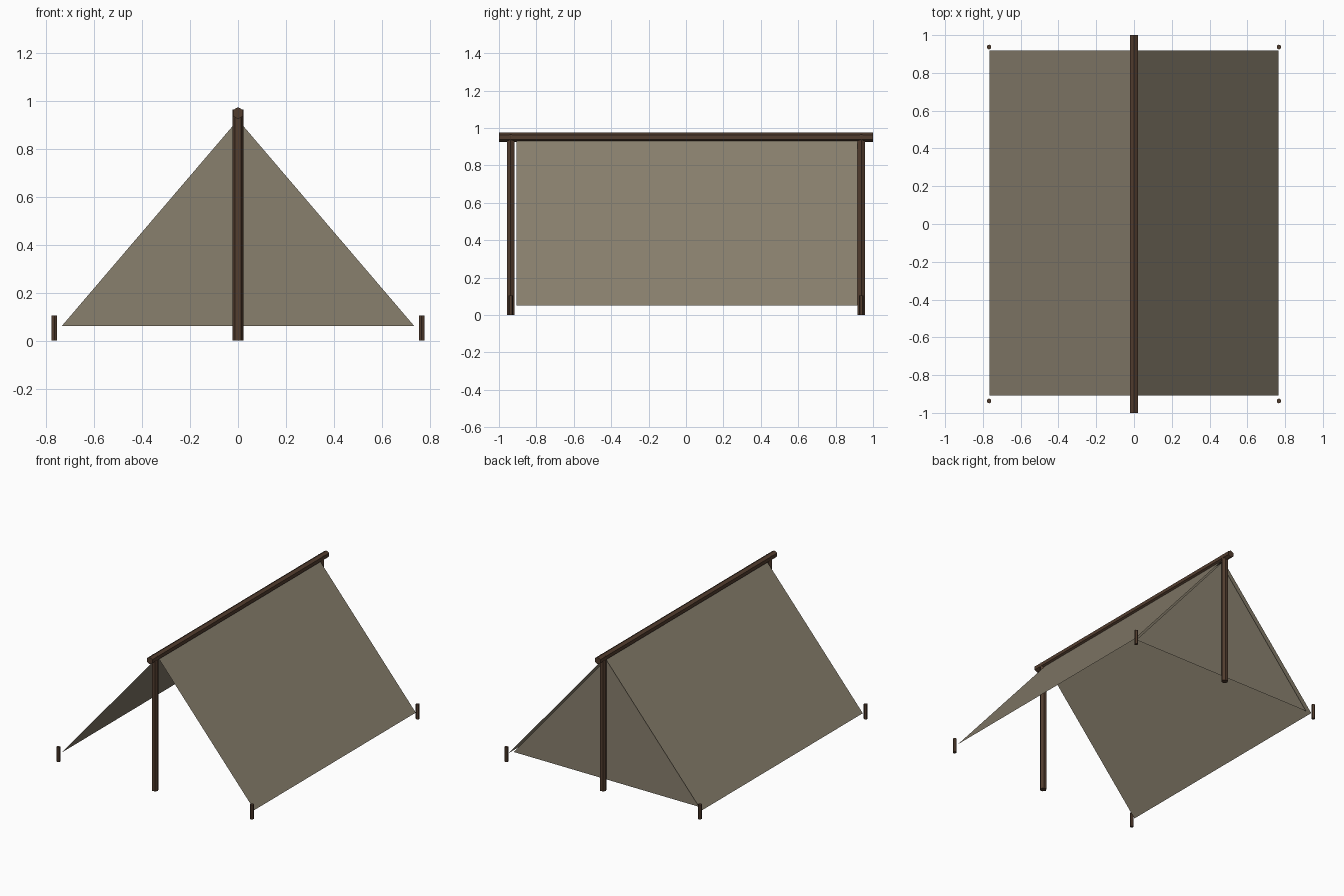
import bpy
from math import radians

if "Cube" in bpy.data.objects:
    bpy.data.objects.remove(bpy.data.objects["Cube"])


def material(name, color):
    m = bpy.data.materials.new(name)
    m.diffuse_color = (*color, 1)
    m.use_nodes = True
    m.node_tree.nodes["Principled BSDF"].inputs["Base Color"].default_value = m.diffuse_color
    return m


wood = material("wood", (0.085, 0.047, 0.028))
canvas = material("canvas", (0.25, 0.215, 0.155))


def pole(name, radius, length, location, rotation=(0, 0, 0), sides=6):
    bpy.ops.mesh.primitive_cylinder_add(vertices=sides, radius=radius, depth=length,
                                        location=location, rotation=rotation)
    ob = bpy.context.object
    ob.name = name
    ob.data.materials.append(wood)
    return ob


def sheet(name, points):
    me = bpy.data.meshes.new(name)
    me.from_pydata(points, [], [range(len(points))])
    me.materials.append(canvas)
    ob = bpy.data.objects.new(name, me)
    bpy.context.collection.objects.link(ob)
    return ob


# Ridge pole along the top, a corner of the hexagon pointing up
pole("ridge_pole", 0.025, 2.0, (0, 0, 0.95), (radians(90), 0, 0))

# Uprights and ground pegs at both ends
for end, y in (("front", -0.937), ("back", 0.937)):
    pole(end + "_upright", 0.023, 0.965, (0, y, 0.4825), (0, 0, radians(30)))
    for side, x in (("left", -0.767), ("right", 0.767)):
        pole(f"{end}_{side}_peg", 0.013, 0.105, (x, y, 0.0525))

# Two sloping canvas sides, single thin sheets
y0, y1 = -0.907, 0.918
for side, s in (("left", -1), ("right", 1)):
    pts = [(0, y0, 0.94), (s * 0.765, y0, 0.05), (s * 0.765, y1, 0.05), (0, y1, 0.94)]
    sheet(side + "_canvas", pts if s > 0 else pts[::-1])

# Back wall, set just inside the canvas sides
sheet("back_wall", [(0.735, 0.90, 0.062), (-0.735, 0.90, 0.062), (0, 0.90, 0.922)])
